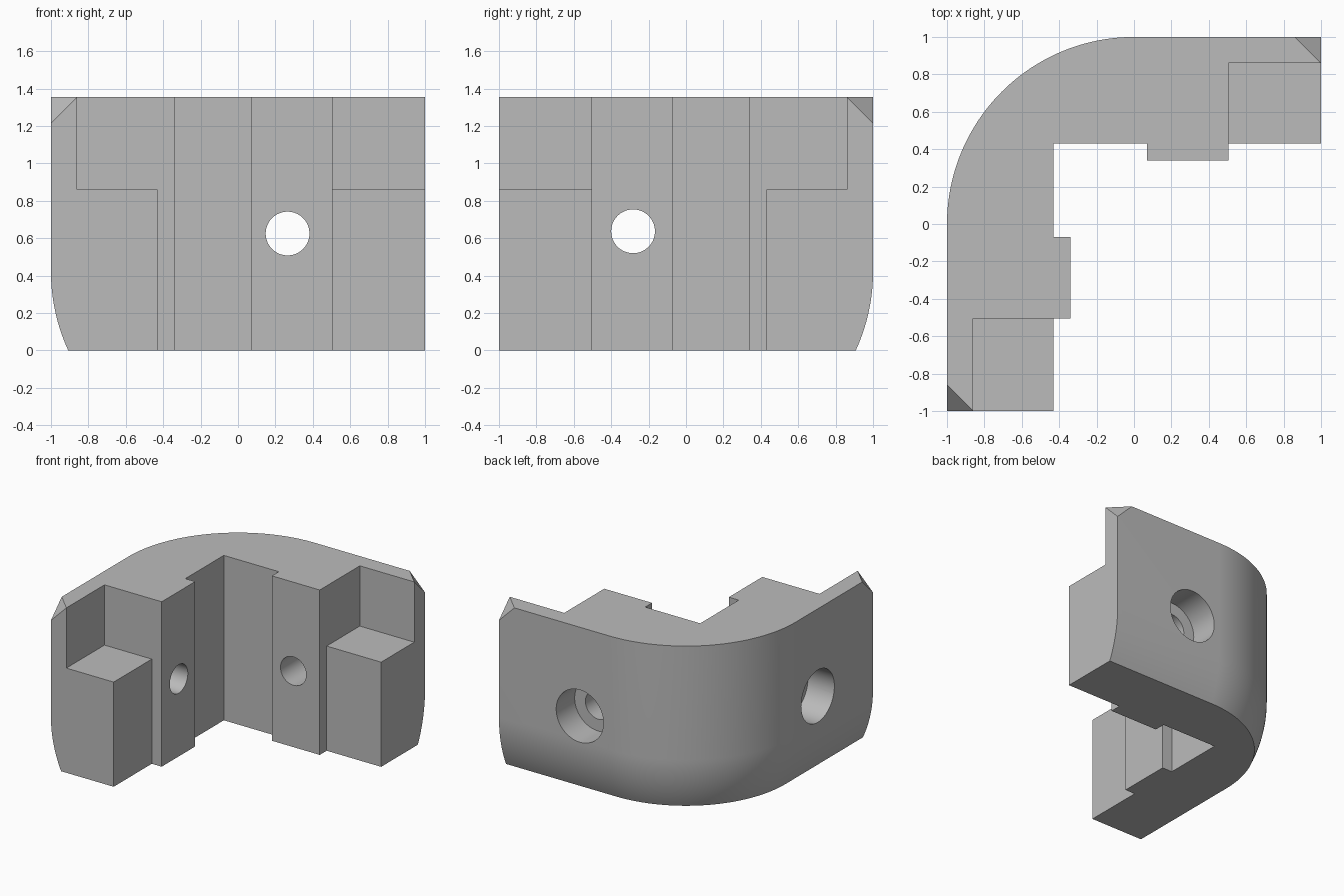
import bpy, bmesh, math
from mathutils import Vector, Matrix

if "Cube" in bpy.data.objects:
    bpy.data.objects.remove(bpy.data.objects["Cube"])

H = 1.355                      # overall height
WALL, PAD = 0.43, 0.34         # inner wall and raised pad planes
P0, P1 = 0.07, 0.505           # pad extent along each arm
LEDGE, LIP = 0.86, 0.86        # step height and thin outer lip plane
CURVE_Z, CURVE_R = 0.42, 1.0   # rounded lower edge

grey = bpy.data.materials.new("plain grey")
grey.diffuse_color = (0.5, 0.5, 0.5, 1)
grey.use_nodes = True
grey.node_tree.nodes["Principled BSDF"].inputs["Base Color"].default_value = grey.diffuse_color


def swap(x, y):
    """Mirror a plan point onto the other arm."""
    return (-y, -x)


def make_object(name, bm):
    bmesh.ops.recalc_face_normals(bm, faces=bm.faces)
    me = bpy.data.meshes.new(name)
    bm.to_mesh(me)
    bm.free()
    ob = bpy.data.objects.new(name, me)
    bpy.context.collection.objects.link(ob)
    me.materials.append(grey)
    return ob


def plan(inset):
    """L-shaped outline with a quarter-round outer corner."""
    r, n = 1 - inset, 48
    arc = [(r * math.cos(a), r * math.sin(a))
           for a in (math.pi / 2 * (1 + i / n) for i in range(n + 1))]
    inner = [(1, WALL), (P1, WALL), (P1, PAD), (P0, PAD), (P0, WALL)]
    other = [swap(*p) for p in reversed(inner)]
    return [(1, r)] + arc + [(-r, -1)] + other[::-1][:1] + other[:-1][::-1] \
        + [(-WALL, WALL)] + inner[::-1]


# Corner body: stacked outlines, drawn in along the lower edge
bm = bmesh.new()
levels = [CURVE_Z * i / 14 for i in range(15)] + [H]
rings = []
for z in levels:
    d = max(0, CURVE_Z - z)
    inset = CURVE_R - math.sqrt(CURVE_R ** 2 - d * d)
    rings.append([bm.verts.new((x, y, z)) for x, y in plan(inset)])
for a, b in zip(rings, rings[1:]):
    for i in range(len(a)):
        j = (i + 1) % len(a)
        bm.faces.new((a[i], a[j], b[j], b[i]))
bm.faces.new(rings[0][::-1])
bm.faces.new(rings[-1])
body = make_object("corner_bracket", bm)

cutters = []


def box_cutter(name, a, b):
    bm = bmesh.new()
    bmesh.ops.create_cube(bm, size=1)
    lo = Vector([min(p) for p in zip(a, b)])
    hi = Vector([max(p) for p in zip(a, b)])
    for v in bm.verts:
        v.co = (lo + hi) / 2 + v.co * (hi - lo)
    cutters.append(make_object(name, bm))


def corner_cutter(name, corner, inward, size=0.14, e=0.1):
    bm = bmesh.new()
    d = Vector(inward)
    apex = Vector(corner) - d * e
    vs = [bm.verts.new(apex)]
    for k in range(3):
        p = apex.copy()
        p[k] += d[k] * (size + 3 * e)
        vs.append(bm.verts.new(p))
    for f in ((0, 1, 2), (0, 2, 3), (0, 3, 1), (1, 3, 2)):
        bm.faces.new([vs[i] for i in f])
    cutters.append(make_object(name, bm))


def hole_cutter(name, centre, axis, radius, start, end):
    """Cylinder along the outward axis between two distances."""
    bm = bmesh.new()
    axis = Vector(axis)
    rot = axis.to_track_quat('Z', 'Y').to_matrix().to_4x4()
    mid = Vector(centre) + axis * (start + end) / 2
    bmesh.ops.create_cone(bm, cap_ends=True, segments=64, radius1=radius,
                          radius2=radius, depth=end - start,
                          matrix=Matrix.Translation(mid) @ rot)
    cutters.append(make_object(name, bm))


# Steps at the arm ends
box_cutter("step_back", (P1, 0.2, LEDGE), (1.2, LIP, H + 0.2))
box_cutter("step_side", (*swap(P1, 0.2), LEDGE), (*swap(1.2, LIP), H + 0.2))

# Clipped upper corners of the thin lips
corner_cutter("clip_back", (1, 1, H), (-1, -1, -1))
corner_cutter("clip_side", (-1, -1, H), (1, 1, -1))

# Counterbored screw holes
for side, c, axis in (("back", (0.265, 0, 0.625), (0, 1, 0)),
                      ("side", (0, -0.283, 0.637), (-1, 0, 0))):
    hole_cutter("bore_" + side, c, axis, 0.117, 0.2, 1.2)
    hole_cutter("counterbore_" + side, c, axis, 0.215, 0.76, 1.25)

# Apply the cuts and clear the helpers
bpy.context.view_layer.objects.active = body
body.select_set(True)
for c in cutters:
    c.hide_render = True
    m = body.modifiers.new(c.name, 'BOOLEAN')
    m.operation, m.solver, m.object = 'DIFFERENCE', 'EXACT', c
    bpy.ops.object.modifier_apply(modifier=m.name)
for c in cutters:
    bpy.data.objects.remove(c)

for o in bpy.context.selected_objects:
    o.select_set(False)
body.select_set(True)
bpy.ops.object.shade_smooth_by_angle(angle=math.radians(20))
